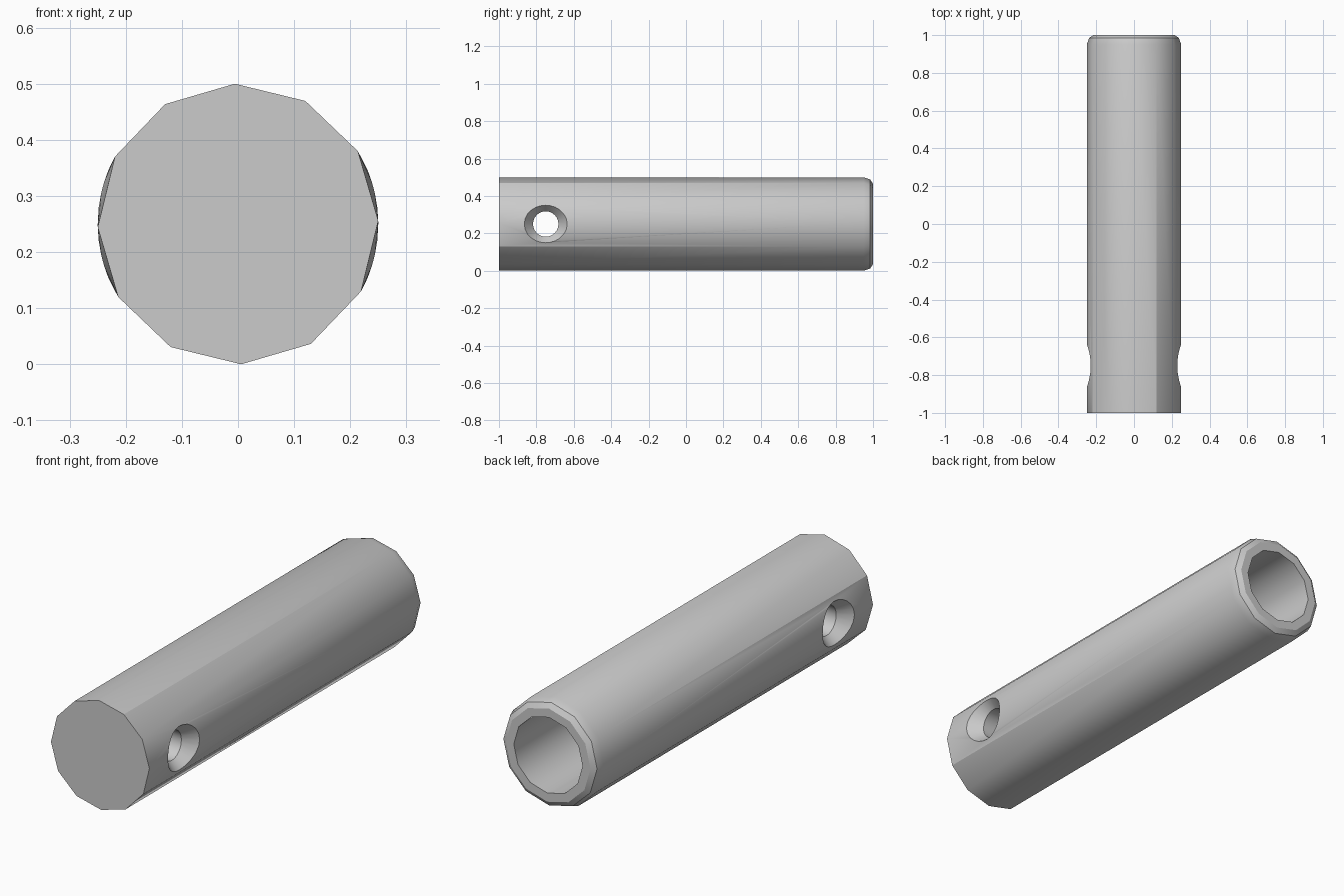
import bpy, bmesh
from math import sin, cos, pi, radians, sqrt

if "Cube" in bpy.data.objects:
    bpy.data.objects.remove(bpy.data.objects["Cube"])

SIDES, R, HOLE_Y, RIM = 12, 0.25, -0.75, 24
bm = bmesh.new()


def ring(y, r):
    """Twelve-sided ring around the long axis, turned slightly."""
    angles = [radians(1.3 + 30 * k) for k in range(SIDES)]
    return [bm.verts.new((r * cos(a), y, R + r * sin(a))) for a in angles]


def bridge(a, b, skip=()):
    n = len(a)
    for k in range(n):
        if k not in skip:
            j = (k + 1) % n
            bm.faces.new((a[k], a[j], b[j], b[k]))


def rim_point(t):
    """Where the countersink cone meets the round outer surface."""
    r = 0.115
    for _ in range(20):
        x = sqrt(R * R - (r * sin(t)) ** 2)
        r = 0.115 - 0.7 * (R - x)
    return x, r


# Closed front, long wall, rounded back lip and blind bore
front, back = ring(-1, R), ring(0.95, R)
bridge(front, back, skip=(11, 0, 5, 6))
bm.faces.new(front)
last = back
for y, r in ((0.985, 0.238), (1, 0.215), (1, 0.175), (-0.4, 0.175)):
    nxt = ring(y, r)
    bridge(last, nxt)
    last = nxt
bm.faces.new(last)


def side_patch(s):
    """Wall around one countersunk opening; returns the inner hole loop."""
    o = 0 if s > 0 else 6
    low, mid, top = (o - 1) % SIDES, o, o + 1
    outer, inner = [], []
    for i in range(RIM):
        t = 2 * pi * i / RIM
        x, r = rim_point(t)
        outer.append(bm.verts.new((s * x, HOLE_Y + r * cos(t), R + s * r * sin(t))))
        inner.append(bm.verts.new((s * 0.19, HOLE_Y + 0.068 * cos(t),
                                   R + s * 0.068 * sin(t))))
    # Each wall corner fans over a stretch of the rim, in eighths of a turn
    fans = ((back[mid], -2, 2), (back[top], 2, 2), (front[top], 2, 3),
            (front[mid], 3, 5), (front[low], 5, 6), (back[low], 6, 6))
    step = RIM // 8
    for n, (corner, first, end) in enumerate(fans):
        for i in range(first * step, end * step):
            bm.faces.new((corner, outer[i % RIM], outer[(i + 1) % RIM]))
        following = fans[(n + 1) % len(fans)][0]
        bm.faces.new((corner, outer[end * step % RIM], following))
    bridge(outer, inner)
    return inner


# Cross hole running straight through
right_loop, left_loop = side_patch(1), side_patch(-1)
bridge(right_loop, [left_loop[-i % RIM] for i in range(RIM)])
bmesh.ops.recalc_face_normals(bm, faces=bm.faces)

# Crisp lengthwise edges beside the two hole patches
crisp = {frozenset((front[k].co.to_tuple(4), back[k].co.to_tuple(4)))
         for k in (2, 5, 8, 11)}

mesh = bpy.data.meshes.new("tube_handle")
bm.to_mesh(mesh)
bm.free()
handle = bpy.data.objects.new("tube_handle", mesh)
bpy.context.collection.objects.link(handle)

grey = bpy.data.materials.new("plain_grey")
grey.use_nodes = True
colour = (0.6, 0.6, 0.6, 1)
grey.diffuse_color = colour
grey.node_tree.nodes["Principled BSDF"].inputs["Base Color"].default_value = colour
mesh.materials.append(grey)

for obj in bpy.context.selected_objects:
    obj.select_set(False)
handle.select_set(True)
bpy.context.view_layer.objects.active = handle
bpy.ops.object.shade_smooth_by_angle(angle=radians(32))
for edge in mesh.edges:
    ends = frozenset(mesh.vertices[v].co.to_tuple(4) for v in edge.vertices)
    if ends in crisp:
        edge.use_edge_sharp = True
